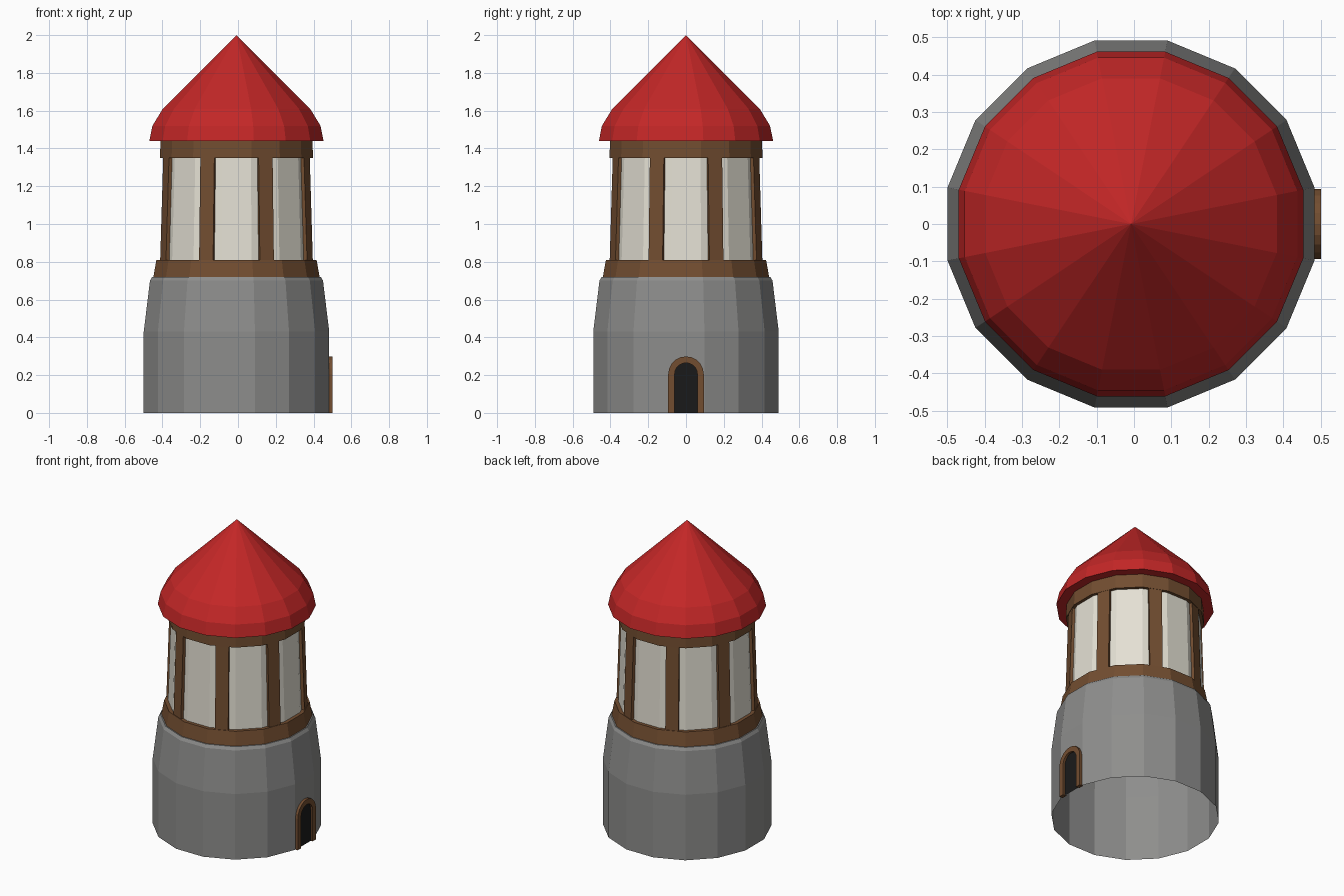
import bpy, bmesh, math

if "Cube" in bpy.data.objects:
    bpy.data.objects.remove(bpy.data.objects["Cube"])

CX = -0.008      # tower axis (the door frame sticks out on +x)
SIDES = 16


def material(name, rgb):
    m = bpy.data.materials.new(name)
    m.diffuse_color = (*rgb, 1)
    m.use_nodes = True
    m.node_tree.nodes["Principled BSDF"].inputs["Base Color"].default_value = m.diffuse_color
    return m


WOOD = material("wood", (0.17, 0.075, 0.03))
RED = material("red_tiles", (0.55, 0.02, 0.02))
GLASS = material("pale_glass", (0.78, 0.75, 0.66))
BLACK = material("dark_opening", (0.01, 0.01, 0.01))
STONE = material("stone", (0.27, 0.27, 0.265))


def finish(name, bm, mat):
    bmesh.ops.recalc_face_normals(bm, faces=bm.faces)
    me = bpy.data.meshes.new(name)
    bm.to_mesh(me)
    bm.free()
    me.materials.append(mat)
    ob = bpy.data.objects.new(name, me)
    bpy.context.collection.objects.link(ob)
    return ob


def lathe(name, profile, mat, closed=False):
    """Revolve (apothem, z) points into a 16-sided shell with faces on the axes."""
    bm = bmesh.new()
    rings = []
    for a, z in profile:
        if a == 0:
            rings.append([bm.verts.new((CX, 0, z))] * SIDES)
            continue
        r = a / math.cos(math.pi / SIDES)
        angles = [(i + 0.5) * math.tau / SIDES for i in range(SIDES)]
        rings.append([bm.verts.new((CX + r * math.cos(t), r * math.sin(t), z)) for t in angles])
    pairs = list(zip(rings, rings[1:]))
    if closed:
        pairs.append((rings[-1], rings[0]))
    for lo, hi in pairs:
        for i in range(SIDES):
            j = (i + 1) % SIDES
            quad = [lo[i], lo[j], hi[j], hi[i]]
            bm.faces.new(list(dict.fromkeys(quad)))
    return finish(name, bm, mat)


def arch(half, spring, x, steps=10):
    """Outline of an arched opening in the plane x."""
    pts = [(x, half, 0)]
    for i in range(steps + 1):
        t = math.pi * i / steps
        pts.append((x, half * math.cos(t), spring + half * math.sin(t)))
    return pts + [(x, -half, 0)]


# Stone base, open underneath
lathe("stone_base", [(0.491, 0), (0.491, 0.43), (0.458, 0.70), (0.447, 0.72), (0.40, 0.72)], STONE)

# Wooden rings below and above the windows
lathe("lower_ring", [(0.44, 0.72), (0.424, 0.81), (0.385, 0.81), (0.385, 0.72)], WOOD, True)
lathe("upper_ring", [(0.405, 1.35), (0.402, 1.45), (0.365, 1.45), (0.365, 1.35)], WOOD, True)

# Pale glazing behind the posts
lathe("window_glass", [(0.402, 0.80), (0.385, 1.36)], GLASS)

# Eight leaning posts between the windows
bm = bmesh.new()
for k in range(8):
    t = math.radians(22.5 + 45 * k)
    c, s = math.cos(t), math.sin(t)
    box = bmesh.ops.create_cube(bm, size=1)["verts"]
    for v in box:
        top = v.co.z > 0
        r = (0.403 if top else 0.421) - (0 if v.co.x > 0 else 0.035)
        w = 0.04 if v.co.y > 0 else -0.04
        v.co = (CX + r * c - w * s, r * s + w * c, 1.36 if top else 0.80)
finish("window_posts", bm, WOOD)

# Bell-shaped red roof with a flat underside
lathe("roof", [(0.39, 1.44), (0.461, 1.44), (0.445, 1.52), (0.39, 1.61), (0, 2.0)], RED)

# Arched door frame on +x
bm = bmesh.new()
loops = [[bm.verts.new(p) for p in arch(h, 0.205, x)]
         for h, x in ((0.094, 0.475), (0.094, 0.5), (0.06, 0.5), (0.06, 0.475))]
for a, b in zip(loops, loops[1:] + loops[:1]):
    for i in range(len(a) - 1):
        bm.faces.new((a[i], a[i + 1], b[i + 1], b[i]))
for end in (0, -1):
    bm.faces.new([l[end] for l in loops])
finish("door_frame", bm, WOOD)

# Dark doorway
bm = bmesh.new()
face = bm.faces.new([bm.verts.new(p) for p in arch(0.061, 0.205, 0.486)])
face.normal_update()
flip = face.normal.x < 0
door = finish("doorway", bm, BLACK)
if door.data.polygons[0].normal.x < 0:
    door.data.flip_normals()
